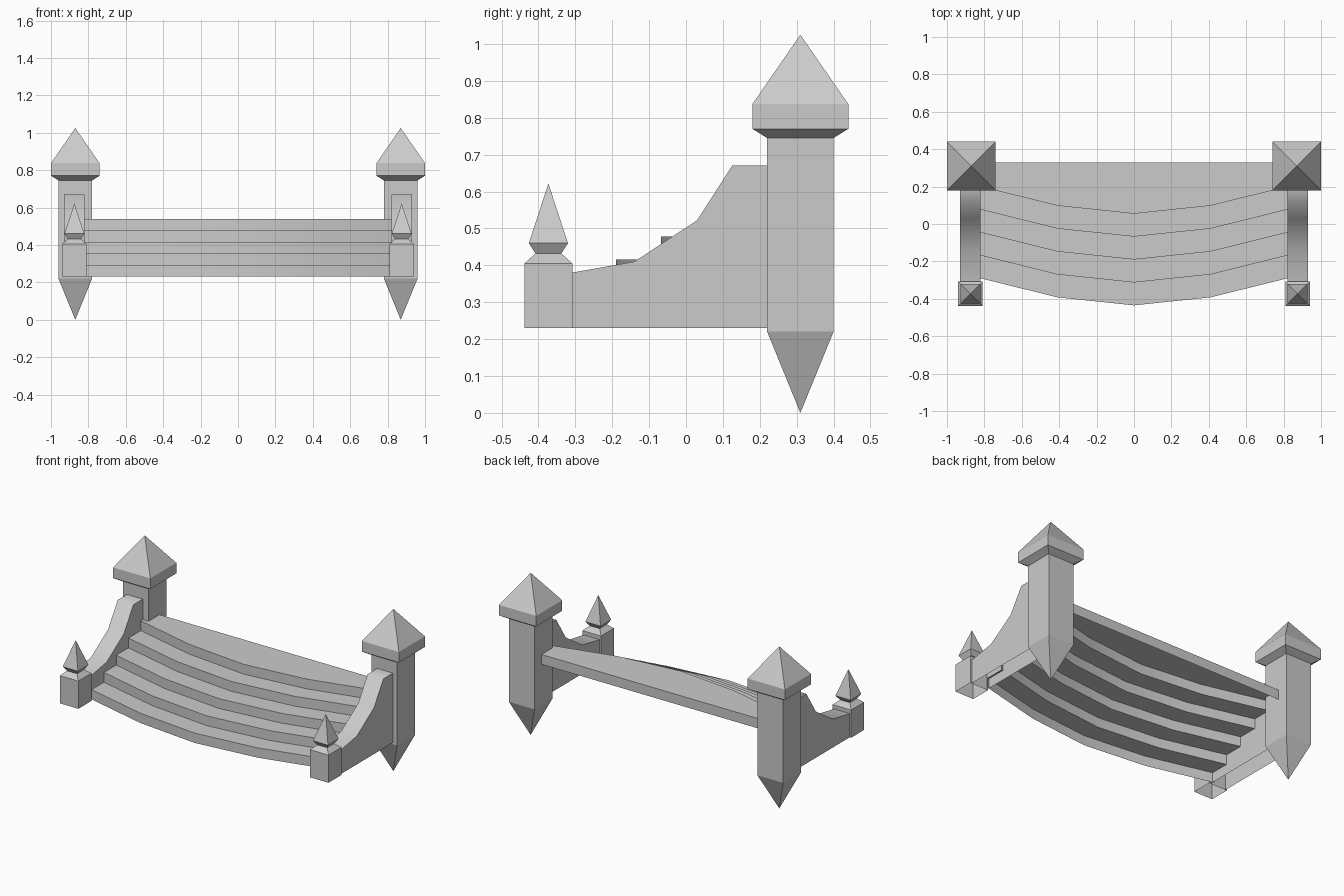
import bpy
import bmesh
import math

cube = bpy.data.objects.get("Cube")
if cube:
    bpy.data.objects.remove(cube, do_unlink=True)

stone = bpy.data.materials.new("grey_stone")
stone.use_nodes = True
GREY = (0.6, 0.6, 0.6, 1)
stone.diffuse_color = GREY
stone.node_tree.nodes["Principled BSDF"].inputs["Base Color"].default_value = GREY


def finish(name, bm, smooth=None):
    mesh = bpy.data.meshes.new(name)
    bm.to_mesh(mesh)
    bm.free()
    mesh.materials.append(stone)
    obj = bpy.data.objects.new(name, mesh)
    bpy.context.collection.objects.link(obj)
    if smooth:
        bpy.ops.object.select_all(action='DESELECT')
        obj.select_set(True)
        bpy.context.view_layer.objects.active = obj
        bpy.ops.object.shade_smooth_by_angle(angle=math.radians(smooth))
    return obj


def square_column(name, x, y, profile):
    """Stack square rings of (half width, height); zero width makes a tip."""
    bm = bmesh.new()
    rings = []
    for half, z in profile:
        corners = [(-1, -1), (1, -1), (1, 1), (-1, 1)] if half else [(0, 0)]
        rings.append([bm.verts.new((x + half * i, y + half * j, z)) for i, j in corners])
    for low, high in zip(rings, rings[1:]):
        for k in range(4):
            n = (k + 1) % 4
            if len(low) == 1:
                bm.faces.new((low[0], high[n], high[k]))
            elif len(high) == 1:
                bm.faces.new((low[k], low[n], high[0]))
            else:
                bm.faces.new((low[k], low[n], high[n], high[k]))
    bm.normal_update()
    return finish(name, bm)


def side_wall(name, x, half):
    """Sweeping balustrade, open underneath."""
    outline = [(-0.31, 0.23), (-0.31, 0.38), (-0.14, 0.41), (0.03, 0.522),
               (0.125, 0.67), (0.225, 0.67), (0.225, 0.23)]
    bm = bmesh.new()
    a, b = [[bm.verts.new((x + s * half, y, z)) for y, z in outline] for s in (-1, 1)]
    bm.faces.new(a)
    bm.faces.new(b)
    for k in range(len(outline) - 1):
        bm.faces.new((a[k], a[k + 1], b[k + 1], b[k]))
    bmesh.ops.recalc_face_normals(bm, faces=bm.faces)
    return finish(name, bm, 60)


tower = [(0, 0), (0.09, 0.22), (0.09, 0.745), (0.13, 0.77), (0.13, 0.837), (0, 1.025)]
post = [(0.065, 0.23), (0.065, 0.405), (0.035, 0.432), (0.053, 0.46), (0, 0.622)]

for side, sign in (("left", 1), ("right", -1)):
    square_column(side + "_tower", sign * 0.87, 0.31, tower)
    square_column(side + "_front_post", sign * 0.875, -0.373, post)
    side_wall(side + "_side_wall", sign * 0.875, 0.055)

# Curved stairs: a folded sheet of bowed risers and treads
bow = [(-0.83, 0.147), (-0.41, 0.043), (0, 0), (0.41, 0.043), (0.83, 0.147)]
STEPS, DEPTH, RISE, BASE = 5, 0.1225, 0.062, 0.23
bm = bmesh.new()
rows = []
for i in range(STEPS):
    for z in (BASE + i * RISE, BASE + (i + 1) * RISE):
        rows.append([bm.verts.new((x, -0.435 + i * DEPTH + dy, z)) for x, dy in bow])
top = BASE + STEPS * RISE
for z in (top, top - RISE):
    rows.append([bm.verts.new((x, 0.33, z)) for x, dy in bow])
for low, high in zip(rows, rows[1:]):
    for k in range(len(bow) - 1):
        bm.faces.new((low[k], low[k + 1], high[k + 1], high[k]))
bm.normal_update()
finish("curved_stairs", bm, 30)
